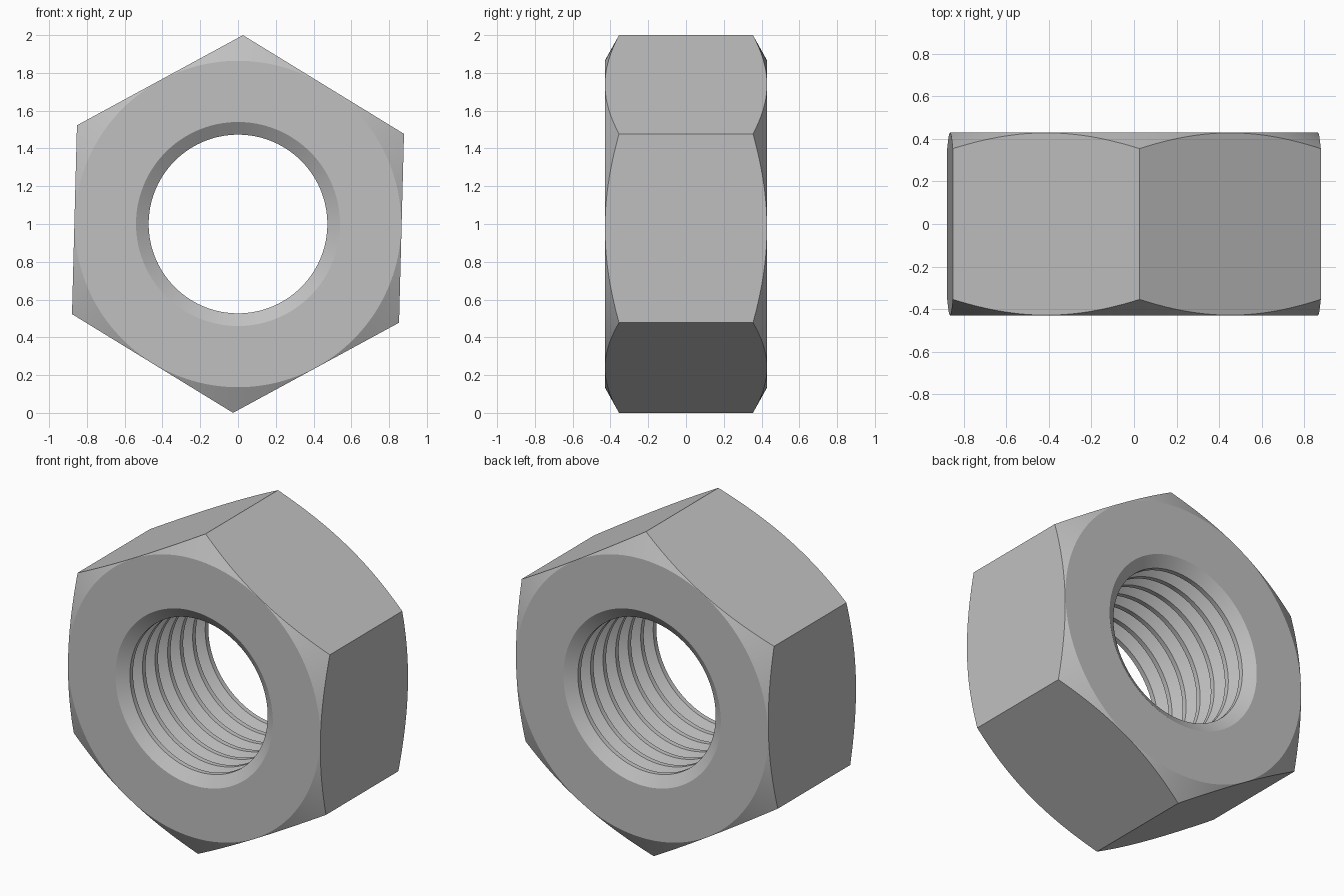
import bpy
import bmesh
from math import cos, sin, radians, tau
from mathutils import Vector

if "Cube" in bpy.data.objects:
    bpy.data.objects.remove(bpy.data.objects["Cube"], do_unlink=True)

HALF = 0.43                # half thickness along y
TILT = radians(28.5)       # direction of the first hex corner
APOTHEM = cos(radians(30))
CREST, ROOT = 0.473, 0.54  # bore radii
PITCH = 0.123
CENTRE = Vector((0, 0, 1))

steel = bpy.data.materials.new("steel grey")
steel.use_nodes = True
colour = (0.53, 0.53, 0.53, 1)
steel.diffuse_color = colour
steel.node_tree.nodes["Principled BSDF"].inputs["Base Color"].default_value = colour

# Outer profile: flat faces with 30 degree chamfers (radius, y)
profile = [(ROOT, HALF), (0.864, HALF), (1.05, 0.327),
           (1.05, -0.327), (0.864, -HALF), (ROOT, -HALF)]

# Bore profile: ridges with flat crests, V grooves between them
for k in range(-3, 4):
    y = k * PITCH
    profile += [(CREST, y - 0.015), (CREST, y + 0.015)]
    if k < 3:
        profile += [(ROOT, y + PITCH / 2 - 0.006), (ROOT, y + PITCH / 2 + 0.006)]

# Spin the closed profile around the y axis
bm = bmesh.new()
verts = [bm.verts.new((r * cos(TILT), y, r * sin(TILT))) for r, y in profile]
edges = [bm.edges.new((v, verts[i - 1])) for i, v in enumerate(verts)]
bmesh.ops.spin(bm, geom=verts + edges, cent=(0, 0, 0), axis=(0, 1, 0),
               angle=tau, steps=192, use_duplicate=False)
bmesh.ops.remove_doubles(bm, verts=bm.verts[:], dist=0.0003)

# Slice and cap the six wrench flats
for i in range(6):
    a = TILT + radians(30 + 60 * i)
    normal = Vector((cos(a), 0, sin(a)))
    cut = bmesh.ops.bisect_plane(
        bm, geom=bm.verts[:] + bm.edges[:] + bm.faces[:], dist=0.00001,
        plane_co=normal * APOTHEM, plane_no=normal, clear_outer=True)
    rim = [e for e in cut["geom_cut"] if isinstance(e, bmesh.types.BMEdge)]
    bmesh.ops.edgeloop_fill(bm, edges=rim)

bmesh.ops.recalc_face_normals(bm, faces=bm.faces[:])
bmesh.ops.translate(bm, verts=bm.verts[:], vec=CENTRE)

mesh = bpy.data.meshes.new("hex_nut")
bm.to_mesh(mesh)
bm.free()
mesh.materials.append(steel)
nut = bpy.data.objects.new("hex_nut", mesh)
bpy.context.collection.objects.link(nut)

bpy.ops.object.select_all(action="DESELECT")
nut.select_set(True)
bpy.context.view_layer.objects.active = nut
bpy.ops.object.shade_smooth_by_angle(angle=radians(20))
